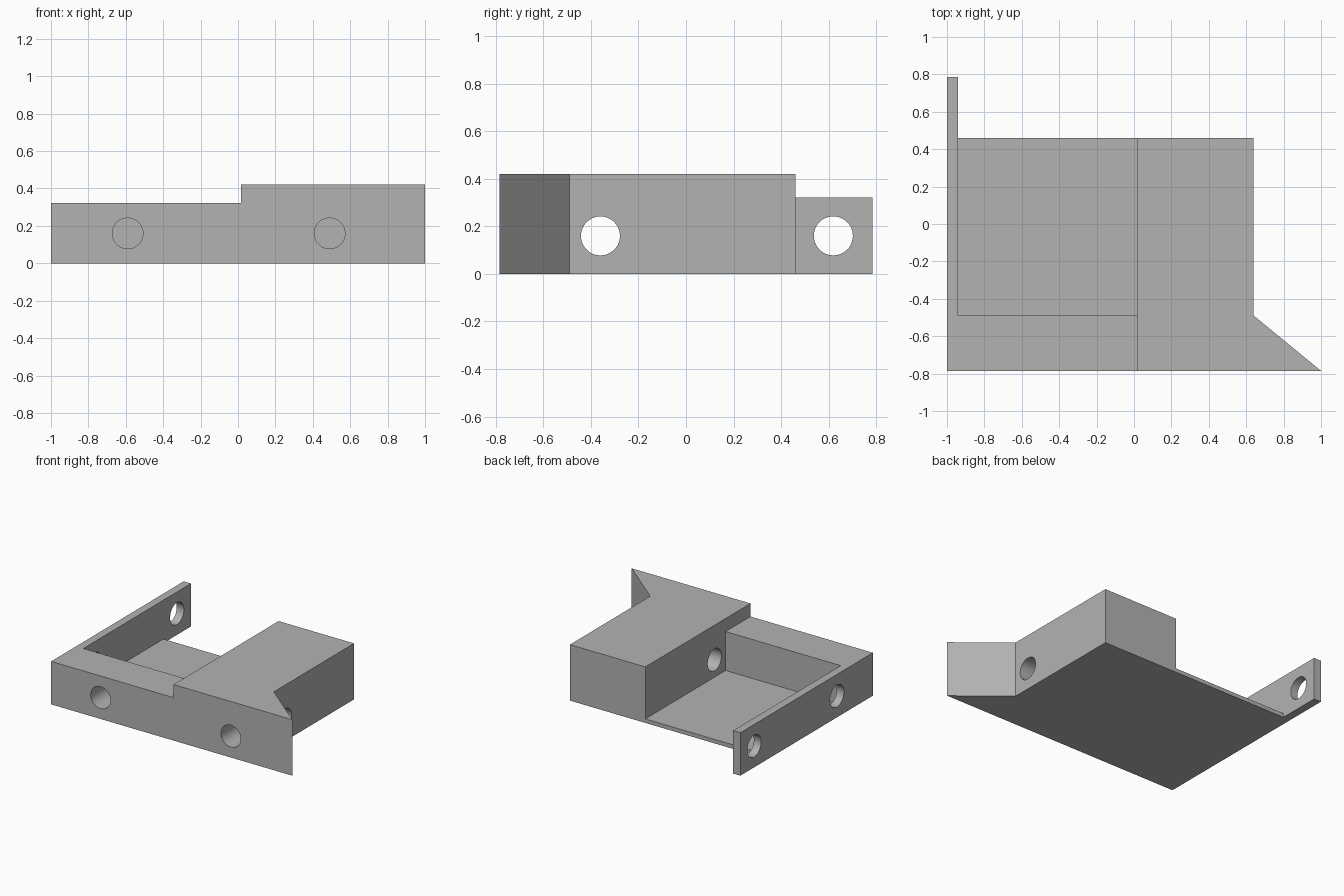
import bpy, bmesh, math
from mathutils import Matrix, Vector

if "Cube" in bpy.data.objects:
    bpy.data.objects.remove(bpy.data.objects["Cube"], do_unlink=True)

grey = bpy.data.materials.new("plain_grey")
grey.use_nodes = True
grey.diffuse_color = (0.45, 0.45, 0.45, 1)
grey.node_tree.nodes["Principled BSDF"].inputs["Base Color"].default_value = (0.45, 0.45, 0.45, 1)


def finish(bm, name):
    bmesh.ops.recalc_face_normals(bm, faces=bm.faces)
    mesh = bpy.data.meshes.new(name)
    bm.to_mesh(mesh)
    bm.free()
    mesh.materials.append(grey)
    obj = bpy.data.objects.new(name, mesh)
    bpy.context.scene.collection.objects.link(obj)
    return obj


def prism(name, outline, bottom, top):
    bm = bmesh.new()
    face = bm.faces.new([bm.verts.new((x, y, bottom)) for x, y in outline])
    up = bmesh.ops.extrude_face_region(bm, geom=[face])["geom"]
    verts = [v for v in up if isinstance(v, bmesh.types.BMVert)]
    bmesh.ops.translate(bm, verts=verts, vec=(0, 0, top - bottom))
    return finish(bm, name)


def box(name, x0, x1, y0, y1, z0, z1):
    return prism(name, [(x0, y0), (x1, y0), (x1, y1), (x0, y1)], z0, z1)


def rod(name, start, end, radius):
    start, end = Vector(start), Vector(end)
    axis = end - start
    turn = axis.to_track_quat("Z", "Y").to_matrix().to_4x4()
    bm = bmesh.new()
    bmesh.ops.create_cone(bm, cap_ends=True, segments=48, radius1=radius, radius2=radius,
                          depth=axis.length,
                          matrix=Matrix.Translation((start + end) / 2) @ turn)
    return finish(bm, name)


# Body: plan outline with the rear arm and the front wedge
FRONT, BACK, ARM = -0.785, 0.46, -0.94
STEP_X, POCKET_Y = 0.015, -0.49
body = prism("bracket_body", [(-1, FRONT), (1, FRONT), (0.64, POCKET_Y), (0.64, BACK),
                              (ARM, BACK), (ARM, -FRONT), (-1, -FRONT)], 0, 0.42)

# Cutters: lowered side, open pocket, cross holes and blind front holes
HOLE_Z, HOLE_R = 0.16, 0.082
cutters = [box("step_cutter", -1.5, STEP_X, -1.5, 1.5, 0.322, 1),
           box("pocket_cutter", ARM, STEP_X, POCKET_Y, 1, 0.03, 0.9)]
for y in (-0.36, 0.62):
    cutters.append(rod("cross_hole_cutter", (-1.5, y, HOLE_Z), (1.5, y, HOLE_Z), HOLE_R))
for x in (-0.59, 0.49):
    cutters.append(rod("front_hole_cutter", (x, -1, HOLE_Z), (x, FRONT + 0.25, HOLE_Z), HOLE_R))

for cutter in cutters:
    cutter.hide_render = True
    mod = body.modifiers.new(cutter.name, "BOOLEAN")
    mod.operation = "DIFFERENCE"
    mod.solver = "EXACT"
    mod.object = cutter

# Bake the cuts and drop the helpers
bpy.context.view_layer.update()
result = bpy.data.meshes.new_from_object(body.evaluated_get(bpy.context.evaluated_depsgraph_get()))
body.modifiers.clear()
body.data = result
for cutter in cutters:
    bpy.data.objects.remove(cutter, do_unlink=True)

# Smooth hole walls with sharp edges elsewhere
bpy.ops.object.select_all(action="DESELECT")
body.select_set(True)
bpy.context.view_layer.objects.active = body
bpy.ops.object.shade_smooth_by_angle(angle=math.radians(30))
